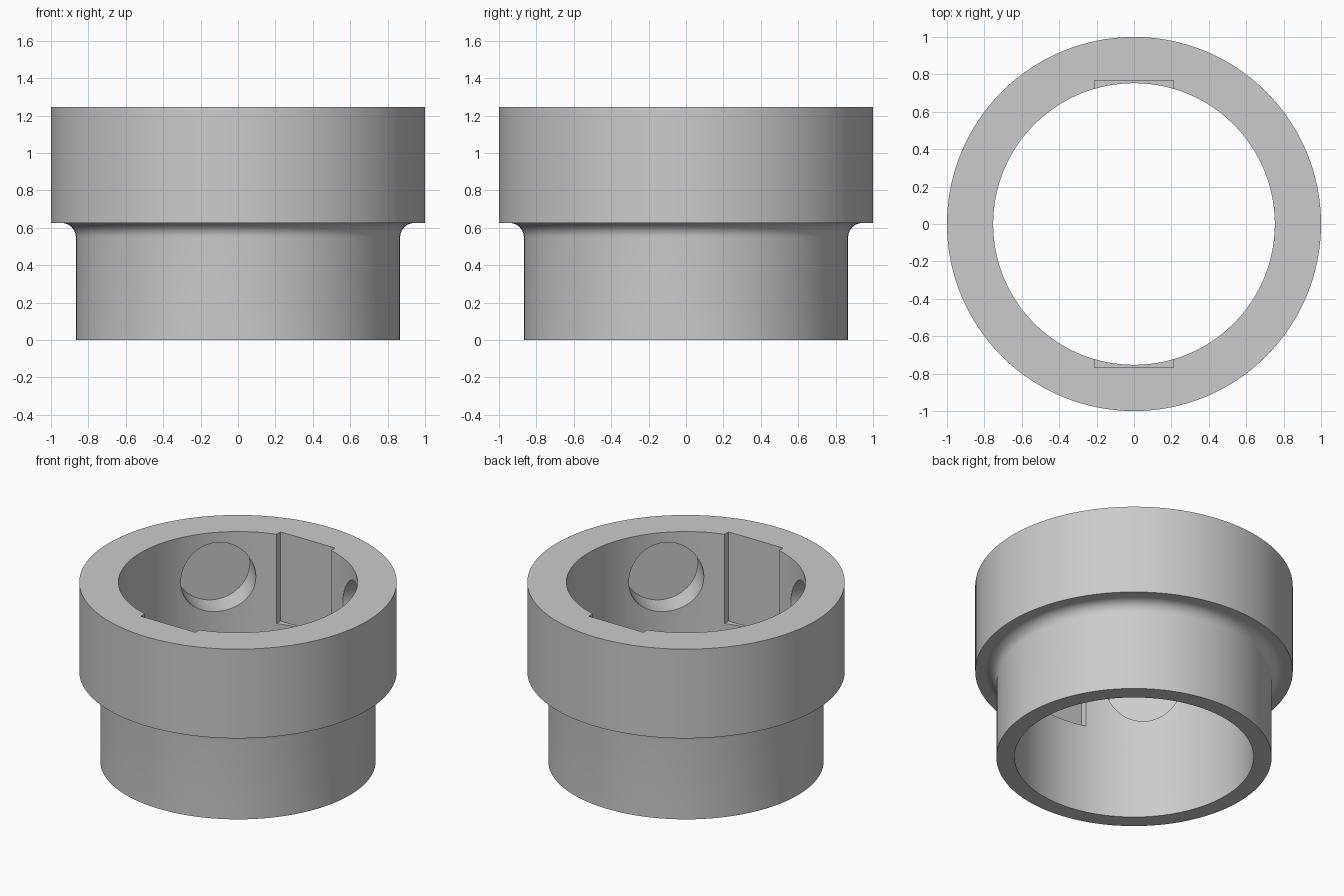
import bpy, bmesh, math
from mathutils import Matrix, Vector

if "Cube" in bpy.data.objects:
    bpy.data.objects.remove(bpy.data.objects["Cube"])

HEIGHT, SHOULDER = 1.245, 0.625
OUTER, NECK, BORE, FILLET = 1.0, 0.867, 0.753, 0.075
SEGMENTS = 128

grey = bpy.data.materials.new("plain grey")
grey.use_nodes = True
colour = (0.6, 0.6, 0.6, 1)
grey.diffuse_color = colour
grey.node_tree.nodes["Principled BSDF"].inputs["Base Color"].default_value = colour


def make_object(name, bm):
    bmesh.ops.recalc_face_normals(bm, faces=bm.faces)
    mesh = bpy.data.meshes.new(name)
    bm.to_mesh(mesh)
    bm.free()
    mesh.materials.append(grey)
    obj = bpy.data.objects.new(name, mesh)
    bpy.context.collection.objects.link(obj)
    return obj


# Stepped sleeve: closed profile with a concave fillet under the shoulder, revolved
profile = [(BORE, 0), (NECK, 0)]
for i in range(11):
    a = math.pi / 2 * i / 10
    profile.append((NECK + FILLET * (1 - math.cos(a)),
                    SHOULDER - FILLET * (1 - math.sin(a))))
profile += [(OUTER, SHOULDER), (OUTER, HEIGHT), (BORE, HEIGHT)]

bm = bmesh.new()
rings = []
for s in range(SEGMENTS):
    turn = Matrix.Rotation(2 * math.pi * s / SEGMENTS, 3, 'Z')
    rings.append([bm.verts.new(turn @ Vector((r, 0, z))) for r, z in profile])
for s, ring in enumerate(rings):
    after = rings[(s + 1) % SEGMENTS]
    for i in range(len(profile)):
        j = (i + 1) % len(profile)
        bm.faces.new((ring[i], after[i], after[j], ring[j]))
sleeve = make_object("stepped_sleeve", bm)

# Cutter for the front and back keyways, open at the top
bm = bmesh.new()
top = HEIGHT + 0.1
bmesh.ops.create_cube(bm, size=1, matrix=Matrix.Translation(
    (0, 0, (SHOULDER + top) / 2)) @ Matrix.Diagonal((0.42, 1.534, top - SHOULDER, 1)))
cutters = [make_object("keyway_cutter", bm)]

# Cutters for the four blind round pockets on the diagonals
POCKET_START, POCKET_END = 0.5, 0.93
for k in range(4):
    bm = bmesh.new()
    place = (Matrix.Rotation(math.radians(45 + 90 * k), 4, 'Z')
             @ Matrix.Translation(((POCKET_START + POCKET_END) / 2, 0,
                                   (SHOULDER + HEIGHT) / 2))
             @ Matrix.Rotation(math.pi / 2, 4, 'Y'))
    bmesh.ops.create_cone(bm, cap_ends=True, segments=64, radius1=0.24,
                          radius2=0.24, depth=POCKET_END - POCKET_START, matrix=place)
    cutters.append(make_object("pocket_cutter", bm))

# Cut the sleeve, then discard the cutters
bpy.context.view_layer.objects.active = sleeve
for obj in bpy.context.selected_objects:
    obj.select_set(False)
sleeve.select_set(True)
for cutter in cutters:
    cutter.hide_render = True
    mod = sleeve.modifiers.new("cut", 'BOOLEAN')
    mod.operation = 'DIFFERENCE'
    mod.solver = 'EXACT'
    mod.object = cutter
    bpy.ops.object.modifier_apply(modifier=mod.name)
    bpy.data.objects.remove(cutter)

bpy.ops.object.shade_smooth_by_angle(angle=math.radians(30))
